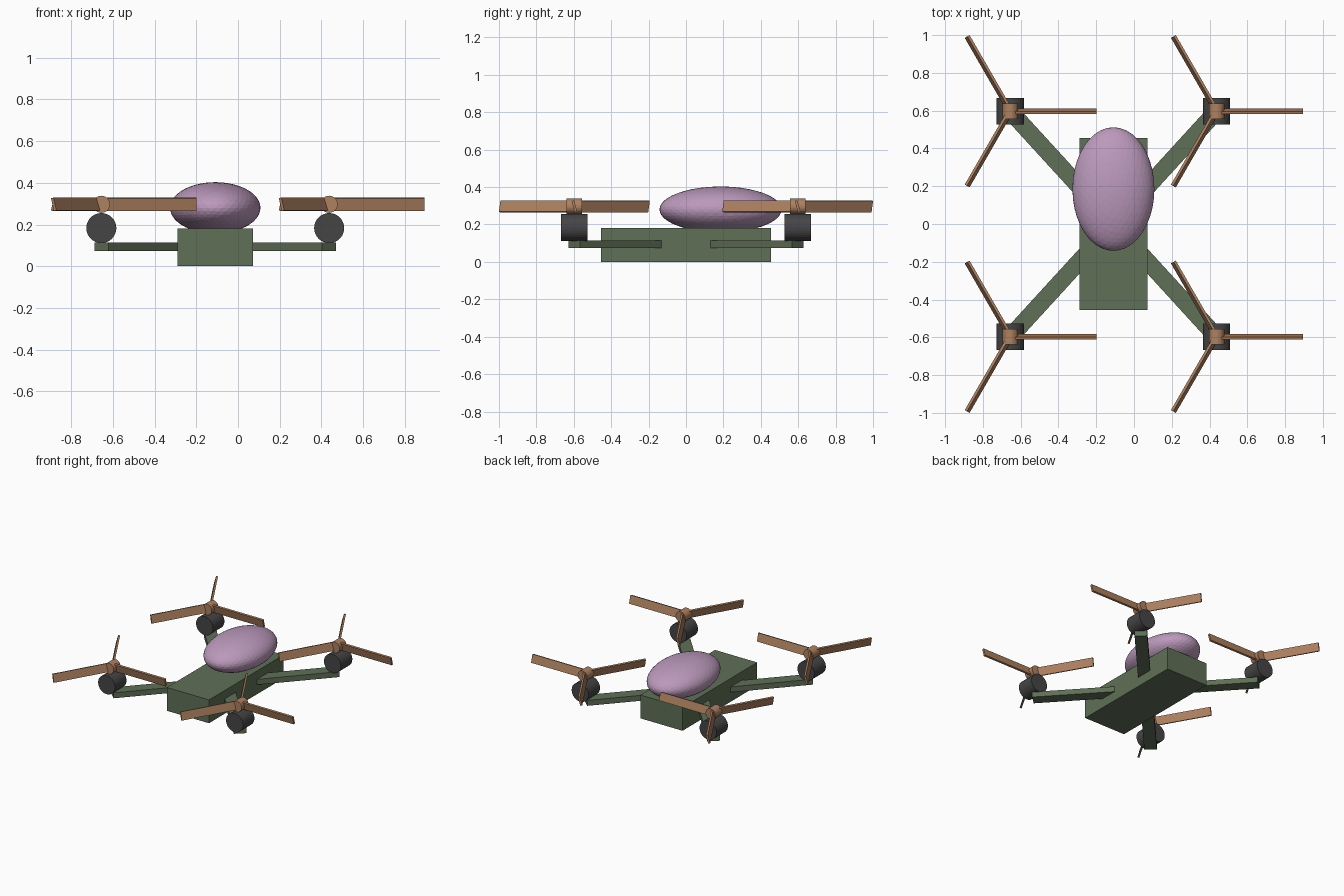
import bpy
from math import radians, atan2, hypot, pi
from mathutils import Matrix

if "Cube" in bpy.data.objects:
    bpy.data.objects.remove(bpy.data.objects["Cube"])

CX = -0.109            # centre line of the airframe
DX, DY = 0.546, 0.597  # rotor offsets from the centre


def paint(name, rgb):
    m = bpy.data.materials.new(name)
    m.diffuse_color = (*rgb, 1)
    m.use_nodes = True
    m.node_tree.nodes["Principled BSDF"].inputs["Base Color"].default_value = m.diffuse_color
    return m


green = paint("green", (0.115, 0.16, 0.095))
purple = paint("purple", (0.50, 0.32, 0.50))
dark = paint("dark_grey", (0.06, 0.06, 0.06))
copper = paint("copper", (0.42, 0.22, 0.12))


def finish(name, mat, matrix):
    ob = bpy.context.object
    ob.name = name
    ob.data.transform(matrix)
    ob.data.materials.append(mat)
    return ob


def box(name, size, mat, matrix):
    bpy.ops.mesh.primitive_cube_add(size=1)
    return finish(name, mat, matrix @ Matrix.Diagonal((*size, 1)))


def drum(name, radius, length, mat, loc):
    # cylinder lying along y
    bpy.ops.mesh.primitive_cylinder_add(vertices=32, radius=radius, depth=length)
    return finish(name, mat, Matrix.Translation(loc) @ Matrix.Rotation(pi / 2, 4, 'X'))


# fuselage
box("body", (0.36, 0.91, 0.18), green, Matrix.Translation((CX, 0, 0.09)))

# canopy, sunk slightly into the body
bpy.ops.mesh.primitive_ico_sphere_add(subdivisions=4, radius=1)
finish("canopy", purple, Matrix.Translation((CX, 0.185, 0.28))
       @ Matrix.Diagonal((0.217, 0.327, 0.123, 1)))

# four arms, each with motor, hub and three pitched blades
reach = hypot(DX, DY)
R = 0.457
for sx, side in ((-1, "left"), (1, "right")):
    for sy, end in ((-1, "front"), (1, "back")):
        tag = f"{end}_{side}"
        x, y = CX + sx * DX, sy * DY
        turn = Matrix.Rotation(atan2(sy * DY, sx * DX), 4, 'Z')
        box(f"arm_{tag}", (reach, 0.09, 0.042), green,
            Matrix.Translation((CX, 0, 0.094)) @ turn
            @ Matrix.Translation((reach / 2, 0, 0)))
        drum(f"motor_{tag}", 0.072, 0.14, dark, (x, y, 0.183))
        drum(f"hub_{tag}", 0.041, 0.082, copper, (x, y, 0.297))
        for i in range(3):
            box(f"blade_{tag}_{i + 1}", (R, 0.014, 0.063), copper,
                Matrix.Translation((x, y, 0.297))
                @ Matrix.Rotation(radians(120 * i), 4, 'Z')
                @ Matrix.Translation((R / 2, 0, 0))
                @ Matrix.Rotation(radians(15), 4, 'X'))
